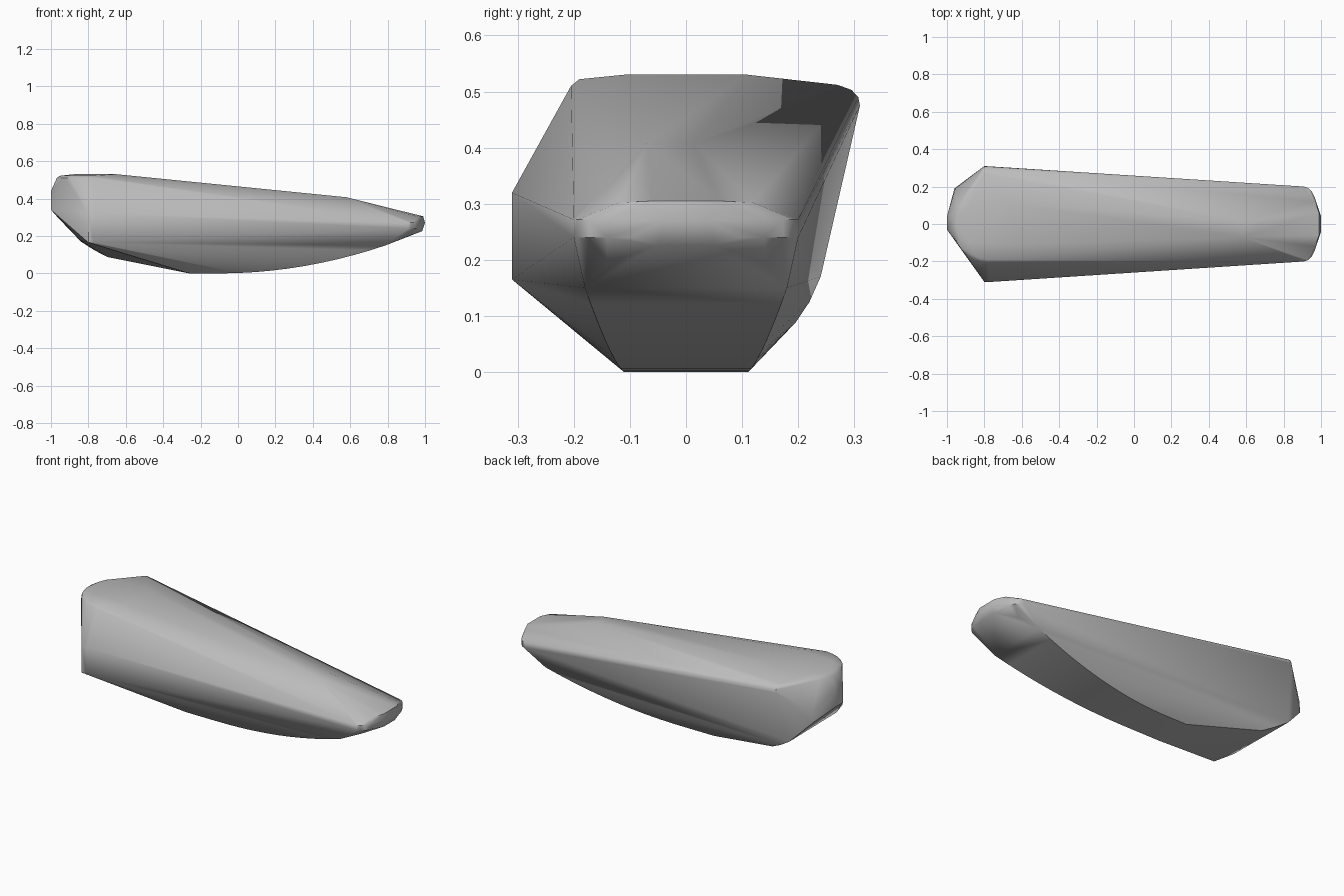
import bpy
import bmesh
import math

# Remove the default object
default_cube = bpy.data.objects.get("Cube")
if default_cube:
    bpy.data.objects.remove(default_cube, do_unlink=True)

# Single flat colour
grey = bpy.data.materials.new("neutral_grey")
grey.use_nodes = True
colour = (0.5, 0.5, 0.5, 1.0)
grey.diffuse_color = colour
grey.node_tree.nodes["Principled BSDF"].inputs["Base Color"].default_value = colour


def arc(centre_x, centre_y, radius_x, radius_y, z, start, end, steps):
    """Points along a level elliptical arc, with angles in degrees."""
    points = []
    for step in range(steps + 1):
        angle = math.radians(start + (end - start) * step / steps)
        points.append((centre_x + radius_x * math.cos(angle),
                       centre_y + radius_y * math.sin(angle), z))
    return points


def mirrored(x, half_width, z):
    """A pair of points on both sides of the centre line."""
    return [(x, -half_width, z), (x, half_width, z)]


def hull_object(name, points, smooth_angle):
    """Wrap a tight convex skin around the guide points."""
    bm = bmesh.new()
    for point in points:
        bm.verts.new(point)
    result = bmesh.ops.convex_hull(bm, input=bm.verts[:])
    unused = {item for item in result["geom_interior"] + result["geom_unused"]
              if isinstance(item, bmesh.types.BMVert)}
    bmesh.ops.delete(bm, geom=list(unused), context="VERTS")
    bmesh.ops.dissolve_limit(bm, angle_limit=math.radians(1),
                             verts=bm.verts[:], edges=bm.edges[:])
    bmesh.ops.recalc_face_normals(bm, faces=bm.faces[:])
    mesh = bpy.data.meshes.new(name)
    bm.to_mesh(mesh)
    bm.free()
    mesh.materials.append(grey)
    obj = bpy.data.objects.new(name, mesh)
    bpy.context.collection.objects.link(obj)
    bpy.ops.object.select_all(action="DESELECT")
    obj.select_set(True)
    bpy.context.view_layer.objects.active = obj
    bpy.ops.object.shade_smooth_by_angle(angle=math.radians(smooth_angle))
    return obj


guide = []

# Rounded rim of the thick end and its level crown
guide += arc(-0.78, 0, 0.19, 0.205, 0.51, 270, 150, 10)
guide += arc(-0.78, 0, 0.17, 0.19, 0.522, 270, 150, 8)
guide += mirrored(-0.65, 0.11, 0.53) + mirrored(-0.88, 0.1, 0.53)

# Back shoulder, rounded over its top corner
guide += [(-0.80, 0.27, 0.512), (-0.80, 0.295, 0.503),
          (-0.80, 0.307, 0.49), (-0.80, 0.31, 0.475)]

# Front shoulder, a short upright edge
guide += [(-0.80, -0.31, 0.165), (-0.80, -0.31, 0.32),
          (-0.77, -0.31, 0.165), (-0.77, -0.31, 0.32)]

# Blunt tip of the thick end
for z in (0.34, 0.44):
    guide += [(-1, -0.03, z), (-1, 0.04, z)]
guide += [(-0.96, 0.19, 0.295), (-0.955, 0.19, 0.36)]

# Lower back corner, sweeping under to the keel
guide += [(-0.84, 0.24, 0.17), (-0.77, 0.22, 0.125),
          (-0.70, 0.195, 0.088), (-0.84, -0.2, 0.175)]

# Curved underside, widening towards the nose
for step in range(13):
    t = step / 12
    x = -0.26 + 1.05 * t
    rise = max(0, (x + 0.1) / 0.89)
    guide += mirrored(x, 0.11 + 0.07 * rise ** 1.5, 0.15 * rise ** 2)

# Ridge where the upper face bends down
guide += [(0.58, -0.07, 0.407), (0.58, 0.015, 0.407)]

# Rounded nose: side band, upper lip and lower lip
for z in (0.24, 0.272):
    guide += arc(0.91, 0, 0.08, 0.2, z, -90, 90, 12)
guide += mirrored(0.99, 0.06, 0.305) + mirrored(0.965, 0.12, 0.302)
guide += mirrored(1, 0.04, 0.27) + mirrored(0.985, 0.05, 0.226)
guide += mirrored(0.9, 0.14, 0.195)

hull_object("tapered_body", guide, 35)
